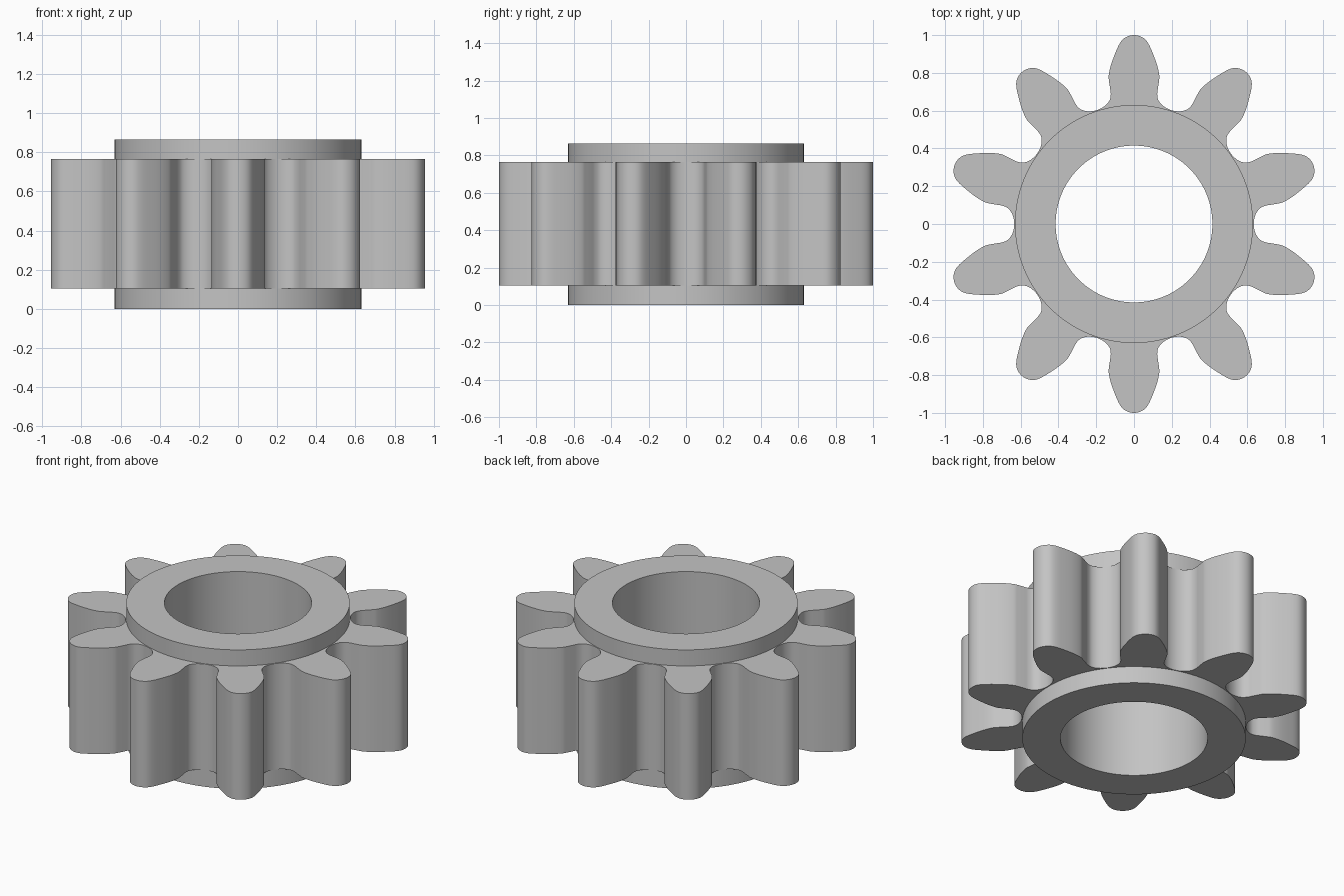
import bpy, bmesh, math
from mathutils import Vector

cube = bpy.data.objects.get("Cube")
if cube:
    bpy.data.objects.remove(cube, do_unlink=True)

TEETH = 10
STEPS = 4
COLLAR_R, BORE_R = 0.63, 0.415
HEIGHT, LOW, HIGH = 0.865, 0.105, 0.765

# Half tooth as (half width, distance from axis), from tip down to the root
HALF = [(0, 1), (0.045, 0.988), (0.075, 0.957), (0.103, 0.895), (0.124, 0.835),
        (0.134, 0.785), (0.132, 0.755), (0.127, 0.72), (0.123, 0.69),
        (0.128, 0.658), (0.153, 0.626), (0.196, 0.603)]

mat = bpy.data.materials.new("plain grey")
mat.use_nodes = True
grey = (0.55, 0.55, 0.55, 1)
mat.diffuse_color = grey
mat.node_tree.nodes["Principled BSDF"].inputs["Base Color"].default_value = grey


def gear_outline():
    """Closed smooth curve through the mirrored, repeated tooth profile."""
    tooth = [(-w, a) for w, a in HALF[-2:0:-1]] + HALF
    knots = []
    for k in range(TEETH):
        t = k * math.tau / TEETH
        c, s = math.cos(t), math.sin(t)
        knots += [Vector((w * c + a * s, a * c - w * s)) for w, a in tooth]
    n = len(knots)
    points = []
    for i in range(n):
        p, q, r, e = (knots[(i + j) % n] for j in (-1, 0, 1, 2))
        for j in range(STEPS):
            u = j / STEPS
            points.append(q + 0.5 * u * (r - p + u * (2 * p - 5 * q + 4 * r - e
                          + u * (3 * (q - r) + e - p))))
    return points


# Cross-section around the wall of the gear; None means the toothed outline
SECTION = [(BORE_R, 0), (COLLAR_R, 0), (COLLAR_R, LOW), (None, LOW),
           (None, HIGH), (COLLAR_R, HIGH), (COLLAR_R, HEIGHT), (BORE_R, HEIGHT)]

outline = gear_outline()
bm = bmesh.new()
loops = []
for radius, z in SECTION:
    loop = []
    for p in outline:
        q = p if radius is None else p.normalized() * radius
        loop.append(bm.verts.new((q.x, q.y, z)))
    loops.append(loop)

# Skin neighbouring loops, closing the section through the bore
count = len(outline)
for k, low in enumerate(loops):
    up = loops[(k + 1) % len(loops)]
    for i in range(count):
        j = (i + 1) % count
        bm.faces.new((low[i], low[j], up[j], up[i]))
bmesh.ops.recalc_face_normals(bm, faces=bm.faces)

mesh = bpy.data.meshes.new("pinion_gear")
bm.to_mesh(mesh)
bm.free()
mesh.materials.append(mat)
gear = bpy.data.objects.new("pinion_gear", mesh)
bpy.context.collection.objects.link(gear)

# Smooth curved walls, sharp rims
bpy.ops.object.select_all(action="DESELECT")
gear.select_set(True)
bpy.context.view_layer.objects.active = gear
bpy.ops.object.shade_smooth_by_angle(angle=math.radians(30))
